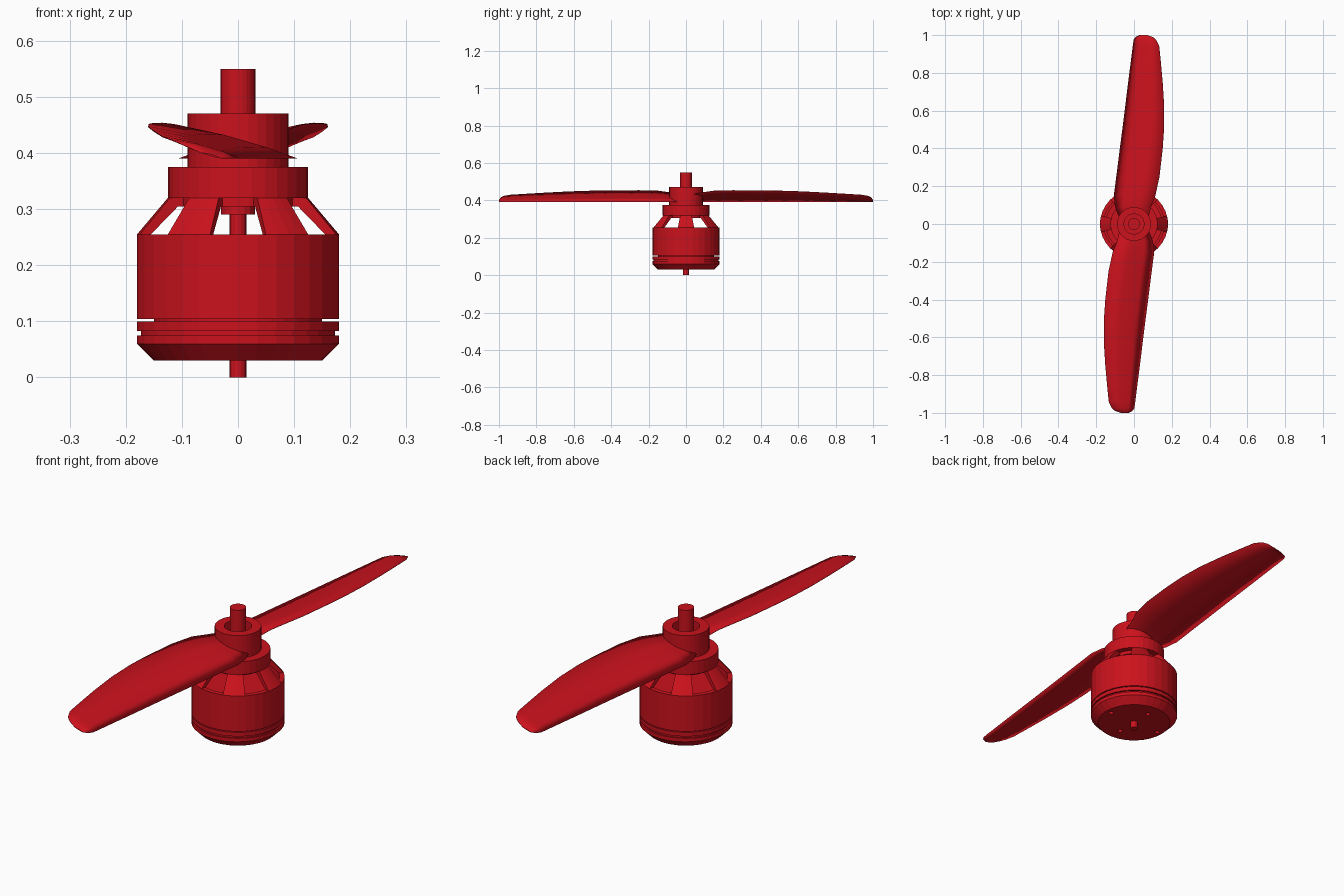
import bpy, bmesh, math
from mathutils import Matrix

if "Cube" in bpy.data.objects:
    bpy.data.objects.remove(bpy.data.objects["Cube"])

red = bpy.data.materials.new("red")
red.diffuse_color = (0.6, 0.006, 0.012, 1)
red.use_nodes = True
red.node_tree.nodes["Principled BSDF"].inputs["Base Color"].default_value = red.diffuse_color


def finish(name, bm):
    bmesh.ops.remove_doubles(bm, verts=bm.verts, dist=1e-5)
    bmesh.ops.recalc_face_normals(bm, faces=bm.faces)
    mesh = bpy.data.meshes.new(name)
    bm.to_mesh(mesh)
    bm.free()
    mesh.materials.append(red)
    ob = bpy.data.objects.new(name, mesh)
    bpy.context.collection.objects.link(ob)
    return ob


def sweep(bm, profile, n=32, start=0.0, angle=360.0):
    """Turn a closed (r, z) profile about z; partial turns get end caps."""
    full = angle >= 360
    rings = []
    for i in range(n if full else n + 1):
        a = math.radians(start + angle * i / n)
        rings.append([bm.verts.new((r * math.cos(a), r * math.sin(a), z)) for r, z in profile])
    m = len(profile)
    for i in range(n):
        p, q = rings[i], rings[(i + 1) % len(rings)]
        for j in range(m):
            k = (j + 1) % m
            if profile[j][0] == 0 and profile[k][0] == 0:
                continue
            bm.faces.new((p[j], q[j], q[k], p[k]))
    if not full:
        bm.faces.new(rings[0])
        bm.faces.new(rings[-1])


def lathe(name, profile, n=32):
    bm = bmesh.new()
    sweep(bm, profile, n)
    return finish(name, bm)


# Motor base with chamfer, groove and inner stator
base = lathe("motor_base", [(0, .03), (.15, .03), (.18, .06), (.18, .075), (.173, .075),
                            (.173, .083), (.18, .083), (.18, .1), (.15, .1), (.15, .235), (0, .235)])

# Screw holes under the base
bm = bmesh.new()
for x, y in ((.125, 0), (-.125, 0), (0, .09), (0, -.09)):
    bmesh.ops.create_cone(bm, cap_ends=True, segments=12, radius1=.01, radius2=.01,
                          depth=.06, matrix=Matrix.Translation((x, y, .04)))
cutter = finish("screw_hole_cutter", bm)
cutter.hide_render = True
cutter.hide_viewport = True
cut = base.modifiers.new("screw_holes", "BOOLEAN")
cut.operation, cut.object = "DIFFERENCE", cutter

# Rotating bell shell
lathe("bell", [(.16, .104), (.18, .104), (.18, .255), (.16, .255)])

# Six sloping spokes between bell and collar
bm = bmesh.new()
for i in range(6):
    sweep(bm, [(.16, .255), (.18, .255), (.125, .32), (.10, .32), (.10, .305), (.11, .305)],
          4, i * 60 - 14, 28)
finish("bell_spokes", bm)

# Collar with its lower disc
lathe("collar", [(0, .305), (.10, .305), (.10, .32), (.125, .32), (.125, .375), (0, .375)])

# Propeller hub with recessed top
lathe("propeller_hub", [(0, .37), (.09, .37), (.09, .47), (.053, .47), (.053, .43), (0, .43)])

# Shafts and lower nut
lathe("lower_shaft", [(0, 0), (.015, 0), (.015, .31), (0, .31)], 16)
lathe("shaft_nut", [(0, .29), (.03, .29), (.03, .31), (0, .31)], 16)
lathe("upper_shaft", [(0, .4), (.031, .4), (.031, .55), (0, .55)], 24)

# Twin blades: stations give y, straight edge x, curved edge x
stations = [(.03, -.075, .075), (.09, -.10, .09), (.15, -.107, .113), (.25, -.094, .135),
            (.4, -.075, .152), (.5, -.062, .159), (.62, -.047, .160), (.75, -.031, .152),
            (.86, -.017, .142), (.94, -.007, .134), (.975, -.002, .118), (.99, .008, .10),
            (1.0, .028, .068)]
# Airfoil outline: chord fraction, height offset
section = [(0, 0), (.25, .005), (.6, .006), (1, .001), (1, -.001), (.6, -.003), (.25, -.003)]


def blade(name, turn):
    bm = bmesh.new()
    rings = []
    for y, x0, x1 in stations:
        c = x1 - x0
        rings.append([bm.verts.new((x0 + c * f, y, .39 + .275 * c * f + h * min(1, c / .12)))
                      for f, h in section])
    for p, q in zip(rings, rings[1:]):
        for j in range(len(section)):
            k = (j + 1) % len(section)
            bm.faces.new((p[j], p[k], q[k], q[j]))
    bm.faces.new(rings[0])
    bm.faces.new(rings[-1])
    bm.transform(Matrix.Rotation(turn, 4, "Z"))
    ob = finish(name, bm)
    ob.data.polygons.foreach_set("use_smooth", [len(f.vertices) == 4 for f in ob.data.polygons])
    return ob


blade("back_blade", 0)
blade("front_blade", math.pi)
